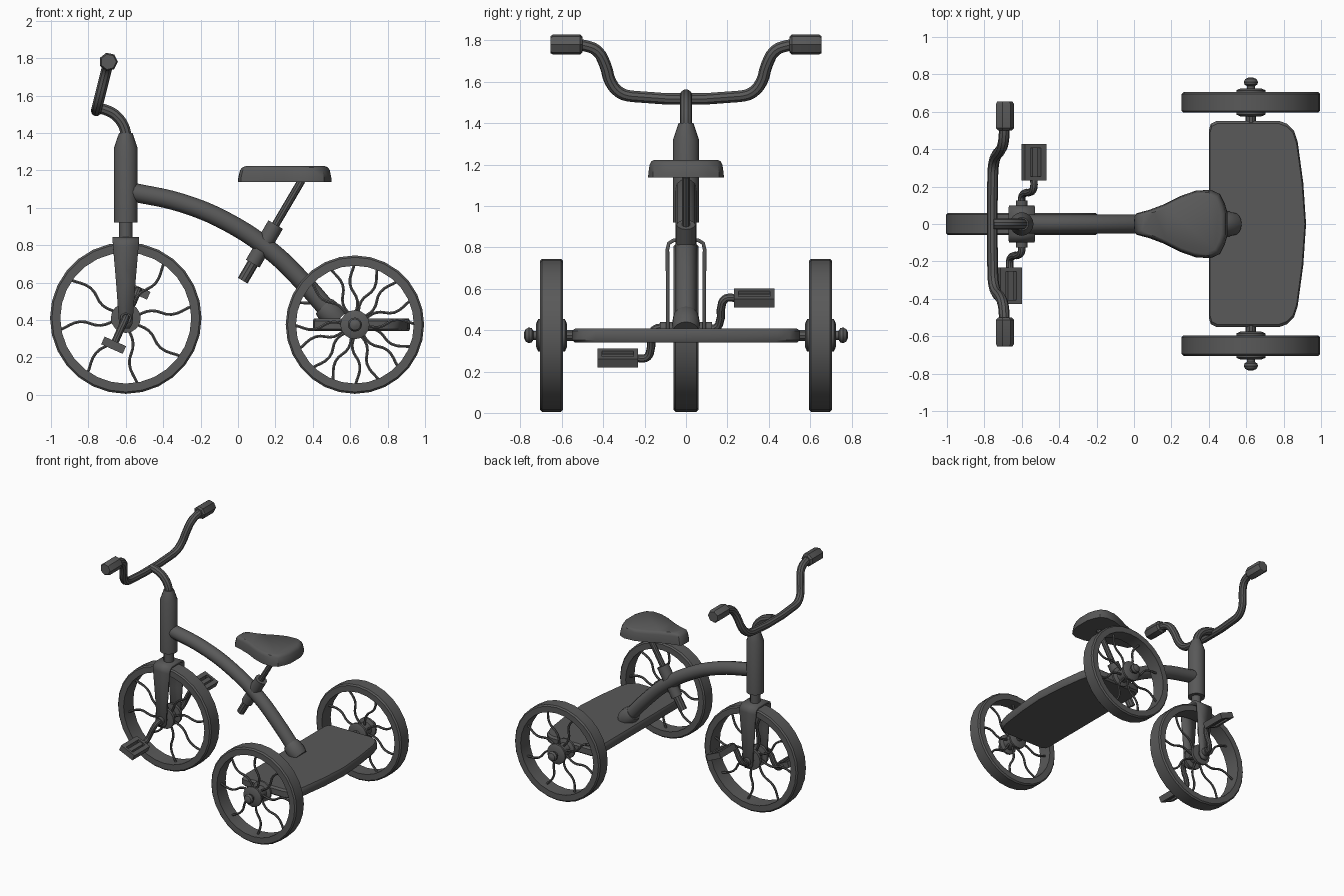
import bpy, bmesh
from math import pi, sin, cos, radians
from mathutils import Vector, Matrix

if "Cube" in bpy.data.objects:
    bpy.data.objects.remove(bpy.data.objects["Cube"])

grey = bpy.data.materials.new("dark_grey")
grey.use_nodes = True
colour = (0.1, 0.1, 0.1, 1)
grey.diffuse_color = colour
grey.node_tree.nodes["Principled BSDF"].inputs["Base Color"].default_value = colour


def finish(obj, smooth=True):
    if not obj.data.materials:
        obj.data.materials.append(grey)
    bpy.ops.object.select_all(action='DESELECT')
    obj.select_set(True)
    bpy.context.view_layer.objects.active = obj
    if obj.type == 'CURVE':
        bpy.ops.object.convert(target='MESH')
        obj = bpy.context.object
    if smooth:
        bpy.ops.object.shade_smooth_by_angle(angle=radians(35))
    return obj


def from_bmesh(name, bm, smooth=True):
    bmesh.ops.recalc_face_normals(bm, faces=bm.faces)
    mesh = bpy.data.meshes.new(name)
    bm.to_mesh(mesh)
    bm.free()
    obj = bpy.data.objects.new(name, mesh)
    bpy.context.collection.objects.link(obj)
    return finish(obj, smooth)


def tube(name, paths, radius, radii=None, sides=3, steps=5, kind='BEZIER'):
    """Round tubes through the given points."""
    curve = bpy.data.curves.new(name, 'CURVE')
    curve.dimensions = '3D'
    curve.bevel_depth = radius
    curve.bevel_resolution = sides
    curve.use_fill_caps = True
    for path in paths:
        spline = curve.splines.new(kind)
        pts = spline.bezier_points if kind == 'BEZIER' else spline.points
        pts.add(len(path) - 1)
        spline.resolution_u = steps
        for i, (p, co) in enumerate(zip(pts, path)):
            if kind == 'BEZIER':
                p.co = co
                p.handle_left_type = p.handle_right_type = 'AUTO'
            else:
                p.co = (*co, 1)
            p.radius = radii[i] if radii else 1
    obj = bpy.data.objects.new(name, curve)
    bpy.context.collection.objects.link(obj)
    return finish(obj)


def lathe(name, profile, centre, axis=(0, 1, 0), sides=16, closed=False):
    """Turn (distance along axis, radius) pairs around an axis."""
    turn = Vector((0, 0, 1)).rotation_difference(Vector(axis)).to_matrix()
    bm = bmesh.new()
    rings = []
    for d, r in profile:
        rings.append([bm.verts.new(Vector(centre) + turn @ Vector(
            (r * cos(2 * pi * i / sides), r * sin(2 * pi * i / sides), d)))
            for i in range(sides)])
    pairs = list(zip(rings, rings[1:]))
    if closed:
        pairs.append((rings[-1], rings[0]))
    else:
        bm.faces.new(rings[0])
        bm.faces.new(rings[-1])
    for a, b in pairs:
        for i in range(sides):
            j = (i + 1) % sides
            bm.faces.new((a[i], a[j], b[j], b[i]))
    return from_bmesh(name, bm)


def rod(name, a, b, radius, sides=10):
    a, b = Vector(a), Vector(b)
    return lathe(name, [(0, radius), ((b - a).length, radius)], a, b - a, sides)


def loft(name, half_outline, levels, pivot):
    """Stack a mirrored outline at (z, scale) levels."""
    outline = half_outline + [(x, -y) for x, y in reversed(half_outline) if y > 0]
    bm = bmesh.new()
    rings = [[bm.verts.new((pivot + (x - pivot) * s, y * s, z)) for x, y in outline]
             for z, s in levels]
    n = len(outline)
    for a, b in zip(rings, rings[1:]):
        for i in range(n):
            bm.faces.new((a[i], a[(i + 1) % n], b[(i + 1) % n], b[i]))
    bm.faces.new(rings[0])
    bm.faces.new(rings[-1])
    return from_bmesh(name, bm)


def wheel(name, centre, radius, width, hub, phase, hand):
    """Tyre ring with wavy spokes and a flanged hub."""
    w, inner, c = width / 2, radius - 0.055, Vector(centre)
    lathe(name + "_tyre", [(-w, radius - 0.01), (-w + 0.01, radius), (w - 0.01, radius),
                           (w, radius - 0.01), (w, inner), (-w, inner)], c, sides=28, closed=True)
    spokes = []
    for k in range(8):
        a = phase + k * pi / 4
        u = Vector((cos(a), 0, sin(a)))
        v = Vector((-sin(a), 0, cos(a))) * hand
        spokes.append([c + u * (inner * t + 0.01 * (t == 1)) + v * s for t, s in
                       ((0.12, 0), (0.4, 0.02), (0.7, -0.015), (1, 0.015))])
    tube(name + "_spokes", spokes, 0.0085, sides=1, steps=4)
    lathe(name + "_hub", hub, c)


# Wheels
front, rear_x, rear_z = Vector((-0.6, 0, 0.41)), 0.625, 0.375
wheel("front_wheel", front, 0.405, 0.12,
      [(-0.125, 0.03), (-0.06, 0.03), (-0.055, 0.08), (-0.035, 0.08), (-0.03, 0.04),
       (0.03, 0.04), (0.035, 0.08), (0.055, 0.08), (0.06, 0.03), (0.125, 0.03)], radians(8), 1)
rear_hub = [(-0.075, 0.055), (-0.065, 0.078), (-0.05, 0.078), (-0.04, 0.05), (0.04, 0.05),
            (0.05, 0.078), (0.065, 0.078), (0.075, 0.055)]
for side, s in (("left", -1), ("right", 1)):
    c = Vector((rear_x, s * 0.65, rear_z))
    wheel("rear_wheel_" + side, c, 0.37, 0.11, rear_hub, radians(12 + 9 * s), s)
    lathe("axle_nut_" + side, [(0.07, 0.022), (0.088, 0.022), (0.095, 0.034), (0.11, 0.038),
                               (0.125, 0.03), (0.134, 0.01)], c, (0, s, 0), 12)
rod("rear_axle", (rear_x, -0.66, rear_z), (rear_x, 0.66, rear_z), 0.028)

# Rear step board
deck = [(0.92, 0), (0.905, 0.22), (0.875, 0.44), (0.855, 0.5), (0.82, 0.535), (0.78, 0.55),
        (0.44, 0.55), (0.41, 0.535), (0.4, 0.5)]
loft("step_board", deck, [(0.34, 0.975), (0.352, 1), (0.395, 1), (0.408, 0.975)], 0.65)

# Frame tube and its socket on the board
spine = [(-0.57, 0, 1.085), (-0.3, 0, 1.025), (-0.05, 0, 0.92), (0.18, 0, 0.765),
         (0.35, 0, 0.6), (0.5, 0, 0.43)]
tube("frame_tube", [spine], 0.05, sides=4)
lathe("frame_socket", [(0, 0.055), (0.015, 0.062), (0.07, 0.068), (0.11, 0.06)],
      (0.455, 0, 0.475), (0.72, 0, -0.72))

# Head tube, steering column and stem
lathe("head_tube", [(0, 0.063), (0.4, 0.063), (0.48, 0.036)], (-0.6, 0, 0.92), (0, 0, 1))
rod("steering_column", (-0.6, 0, 0.82), (-0.6, 0, 0.94), 0.036, 12)
tube("stem", [[(-0.6, 0, 1.36), (-0.605, 0, 1.42), (-0.65, 0, 1.49), (-0.7, 0, 1.52),
               (-0.755, 0, 1.535)]], 0.03)

# Handlebar with grips, bent in a tilted plane
half = [(0.26, 1.53), (0.32, 1.548), (0.365, 1.6), (0.39, 1.68), (0.43, 1.75), (0.49, 1.775),
        (0.54, 1.78)]


def tilt(y, z):
    return (-0.755 + (z - 1.53) * 0.25, y, z)


tube("handlebar", [[tilt(-y, z) for y, z in reversed(half)] + [tilt(y, z) for y, z in half]],
     0.029, steps=3)
for side, s in (("left", -1), ("right", 1)):
    lathe("grip_" + side, [(0, 0.038), (0.012, 0.05), (0.143, 0.05), (0.155, 0.042)],
          tilt(s * 0.5, 1.78), (0, s, 0), 7)

# Fork: one bent strap tapering downward
leg = [(0.088, 0.355, 0.022), (0.088, 0.38, 0.036), (0.088, 0.6, 0.052), (0.09, 0.79, 0.068),
       (0.083, 0.82, 0.07), (0.06, 0.834, 0.07)]
bm = bmesh.new()
rows = [[bm.verts.new((-0.6 + e * w, y, z)) for e in (-1, 1)]
        for y, z, w in leg + [(-y, z, w) for y, z, w in reversed(leg)]]
for a, b in zip(rows, rows[1:]):
    bm.faces.new((a[0], a[1], b[1], b[0]))
fork = from_bmesh("fork", bm)
solid = fork.modifiers.new("thickness", 'SOLIDIFY')
solid.thickness, solid.offset = 0.018, 0

# Seat, post and clamps
seat = [(0, 0), (0.002, 0.04), (0.015, 0.058), (0.08, 0.075), (0.16, 0.105), (0.25, 0.15),
        (0.33, 0.178), (0.41, 0.183), (0.46, 0.16), (0.485, 0.11), (0.5, 0.06), (0.5, 0)]
loft("seat", seat, [(1.138, 1), (1.16, 0.995), (1.2, 0.96), (1.215, 0.92), (1.222, 0.85)], 0.27)
low, high = Vector((0.025, 0, 0.61)), Vector((0.34, 0, 1.145))


def along(t):
    return low.lerp(high, t)


rod("seat_post", low, high, 0.021)
rod("post_sleeve", along(0), along(0.3), 0.03)
rod("upper_clamp", along(0.38), along(0.56), 0.045, 12)
rod("lower_clamp", along(0.17), along(0.3), 0.042, 12)

# Cranks and pedals
for side, s in (("left", -1), ("right", 1)):
    tip = front + Vector((s * 0.065, s * 0.235, s * 0.145))
    path = [(0, 0.1, 0), (0, 0.14, 0), (0.008, 0.16, 0.018), (0.055, 0.175, 0.122),
            (0.064, 0.195, 0.145), (0.065, 0.24, 0.145)]
    tube("crank_" + side, [[front + s * Vector(p) for p in path]], 0.02, steps=3)
    place = Matrix.Translation(tip + Vector((0, s * 0.095, 0))) @ Matrix.Rotation(radians(24), 4, 'Y')
    bm = bmesh.new()
    blocks = [((0, e * 0.087, 0), (0.125, 0.02, 0.045)) for e in (-1, 1)]
    blocks += [((e * 0.047, 0, 0), (0.032, 0.19, 0.045)) for e in (-1, 1)]
    blocks.append(((0, 0, 0), (0.03, 0.18, 0.03)))
    for centre, size in blocks:
        bmesh.ops.create_cube(bm, size=1, matrix=place @ Matrix.Translation(centre)
                              @ Matrix.Diagonal((*size, 1)))
    from_bmesh("pedal_" + side, bm, False)
